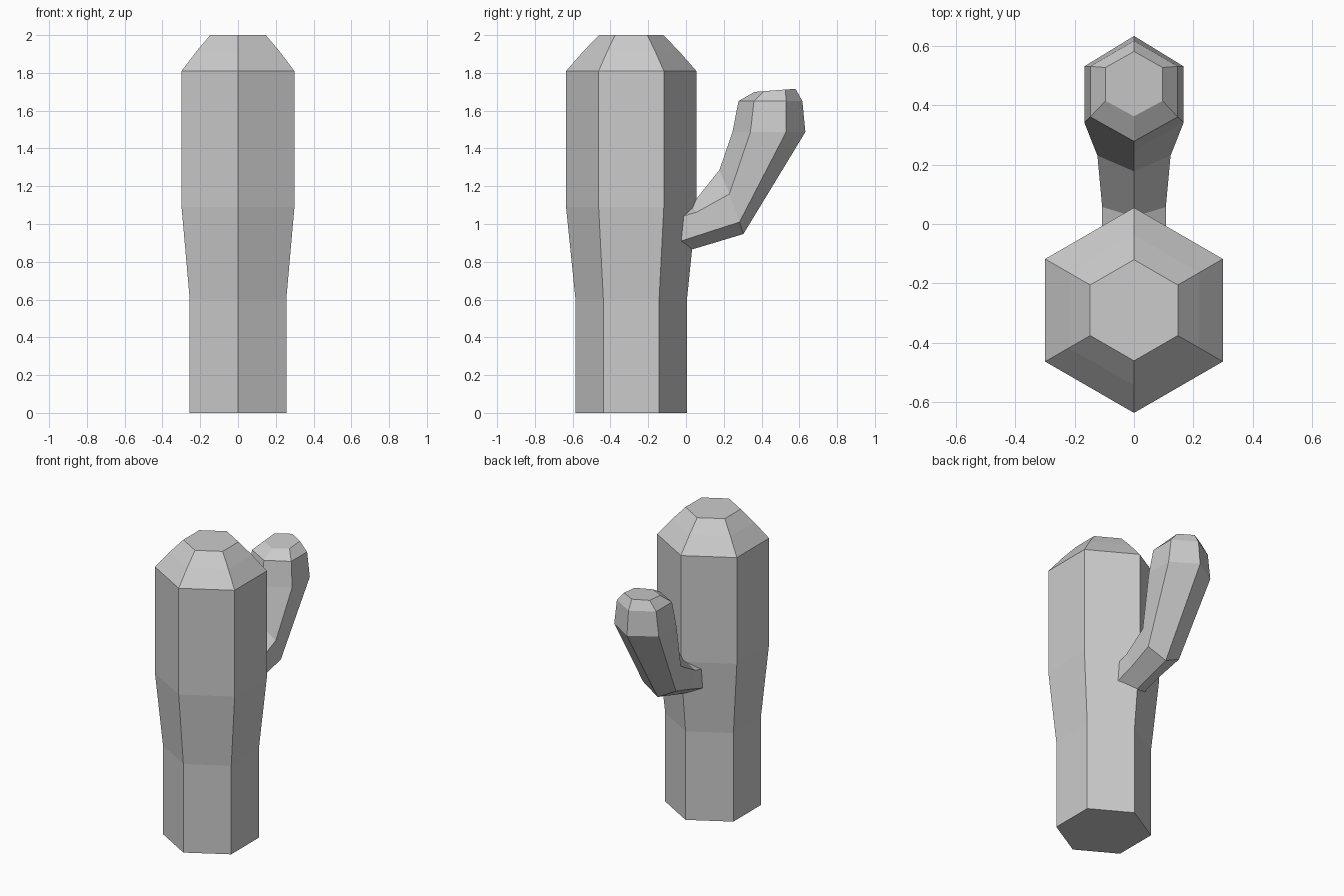
import bpy, bmesh, math

if "Cube" in bpy.data.objects:
    bpy.data.objects.remove(bpy.data.objects["Cube"])


def loft(name, rings):
    """Skin a list of equal-sized vertex rings and cap both ends."""
    bm = bmesh.new()
    loops = [[bm.verts.new(p) for p in ring] for ring in rings]
    n = len(loops[0])
    for a, b in zip(loops, loops[1:]):
        for i in range(n):
            j = (i + 1) % n
            bm.faces.new((a[i], a[j], b[j], b[i]))
    bm.faces.new(loops[0])
    bm.faces.new(loops[-1])
    bmesh.ops.recalc_face_normals(bm, faces=bm.faces)
    mesh = bpy.data.meshes.new(name)
    bm.to_mesh(mesh)
    bm.free()
    obj = bpy.data.objects.new(name, mesh)
    bpy.context.collection.objects.link(obj)
    return obj


def trunk_ring(radius, z):
    angles = [math.radians(90 + 60 * i) for i in range(6)]
    return [(radius * math.cos(a), -0.29 + radius * math.sin(a), z) for a in angles]


def arm_ring(half_width, outer, outer_mid, inner_mid, inner):
    """Hexagon mirrored across x = 0, from four (y, z) points."""
    w = half_width
    return [(0, *outer), (w, *outer_mid), (w, *inner_mid),
            (0, *inner), (-w, *inner_mid), (-w, *outer_mid)]


# Main hexagonal trunk with a rounded-off top
loft("cactus_trunk", [trunk_ring(r, z) for r, z in [
    (0.295, 0), (0.295, 0.6), (0.345, 1.09), (0.345, 1.81), (0.253, 1.915), (0.17, 2.0)]])

# Bent side arm, its root buried in the trunk
loft("cactus_arm", [arm_ring(*r) for r in [
    (0.107, (-0.14, 0.815), (-0.14, 0.873), (-0.14, 1.005), (-0.14, 1.05)),
    (0.107, (0.135, 0.896), (0.103, 0.952), (0.057, 1.063), (0.025, 1.095)),
    (0.123, (0.304, 0.947), (0.283, 1.01), (0.23, 1.159), (0.177, 1.286)),
    (0.167, (0.632, 1.487), (0.53, 1.487), (0.341, 1.487), (0.246, 1.487)),
    (0.147, (0.616, 1.651), (0.53, 1.651), (0.36, 1.651), (0.278, 1.651)),
    (0.096, (0.58, 1.715), (0.526, 1.712), (0.414, 1.703), (0.362, 1.699)),
]])
